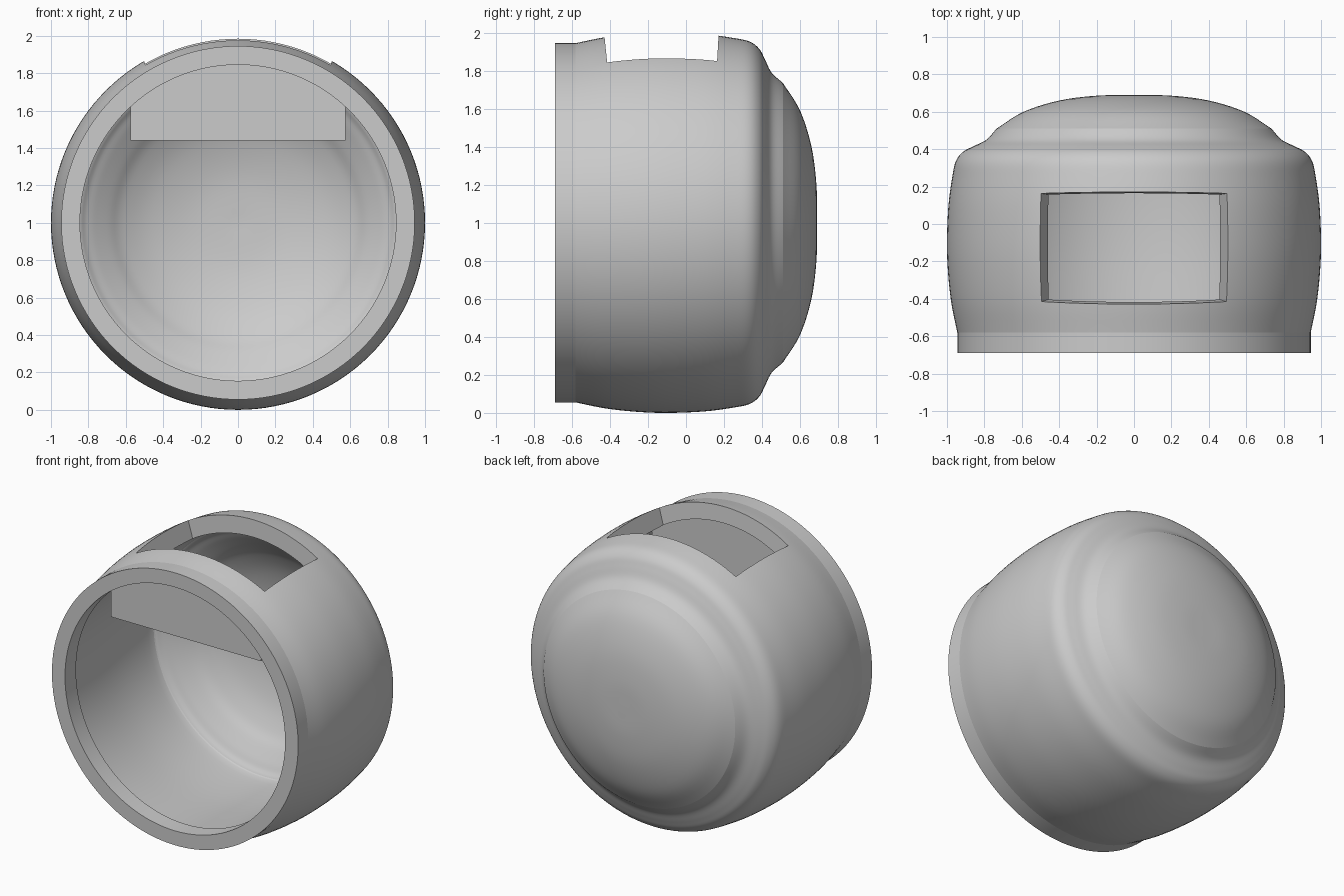
import bpy, bmesh, math
from mathutils import Vector

cube = bpy.data.objects.get("Cube")
if cube:
    bpy.data.objects.remove(cube, do_unlink=True)

CENTRE_Z = 1.0
SEGMENTS = 128

grey = bpy.data.materials.new("plain grey")
grey.use_nodes = True
grey.diffuse_color = (0.6, 0.6, 0.6, 1)
grey.node_tree.nodes["Principled BSDF"].inputs["Base Color"].default_value = (0.6, 0.6, 0.6, 1)


def make_object(name, bm):
    bmesh.ops.recalc_face_normals(bm, faces=bm.faces[:])
    mesh = bpy.data.meshes.new(name)
    bm.to_mesh(mesh)
    bm.free()
    mesh.materials.append(grey)
    obj = bpy.data.objects.new(name, mesh)
    bpy.context.collection.objects.link(obj)
    return obj


def smooth_curve(points, steps=5):
    """Catmull-Rom curve through the profile points."""
    p = [Vector(q) for q in points]
    p = [2 * p[0] - p[1]] + p + [2 * p[-1] - p[-2]]
    out = []
    for a, b, c, d in zip(p, p[1:], p[2:], p[3:]):
        for i in range(steps):
            t = i / steps
            out.append(0.5 * (2 * b + (c - a) * t + (2 * a - 5 * b + 4 * c - d) * t**2
                              + (3 * b - a - 3 * c + d) * t**3))
    return out + [p[-2]]


def revolve(name, profile):
    """Spin (y, radius) points about the front-to-back axis; both ends are poles."""
    bm = bmesh.new()
    rings = []
    for y, r in profile:
        if r < 0.001:
            rings.append([bm.verts.new((0, y, CENTRE_Z))] * SEGMENTS)
            continue
        ring = []
        for i in range(SEGMENTS):
            a = math.tau * i / SEGMENTS
            ring.append(bm.verts.new((r * math.sin(a), y, CENTRE_Z + r * math.cos(a))))
        rings.append(ring)
    for lower, upper in zip(rings, rings[1:]):
        for i in range(SEGMENTS):
            j = (i + 1) % SEGMENTS
            quad = list(dict.fromkeys((lower[i], lower[j], upper[j], upper[i])))
            bm.faces.new(quad)
    return make_object(name, bm)


# Cup shell: inner bowl, front lip, bulging wall, shoulder and domed back
inner = smooth_curve([(0.595, 0), (0.58, 0.25), (0.53, 0.46), (0.46, 0.61), (0.4, 0.69),
                      (0.345, 0.77), (0.305, 0.83), (0.24, 0.86), (-0.1, 0.875), (-0.57, 0.86)])
lip = [(-0.57, 0.845), (-0.69, 0.845), (-0.69, 0.945)]
wall = smooth_curve([(-0.58, 0.945), (-0.42, 0.977), (-0.25, 0.995), (-0.09, 1.0), (0.1, 0.992),
                     (0.25, 0.972), (0.335, 0.953), (0.385, 0.915), (0.415, 0.86),
                     (0.45, 0.79), (0.51, 0.735)])
dome = smooth_curve([(0.51, 0.735), (0.6, 0.59), (0.66, 0.4), (0.686, 0.2), (0.69, 0)])
shell = revolve("cup_shell", inner + lip + wall + dome[1:])

# Tapered window cut through the top of the wall
bm = bmesh.new()
bmesh.ops.create_cube(bm, size=1)
for v in bm.verts:
    top = v.co.z > 0
    half_x = 0.566 if top else 0.445
    front, back = (-0.436, 0.175) if top else (-0.40, 0.155)
    v.co = (math.copysign(half_x, v.co.x), back if v.co.y > 0 else front, 2.05 if top else 1.7)
cutter = make_object("window_cutter", bm)
cutter.hide_render = True
cut = shell.modifiers.new("window", "BOOLEAN")
cut.operation = "DIFFERENCE"
cut.solver = "EXACT"
cut.object = cutter
bpy.ops.object.select_all(action="DESELECT")
bpy.context.view_layer.objects.active = shell
shell.select_set(True)
bpy.ops.object.modifier_apply(modifier=cut.name)
bpy.data.objects.remove(cutter, do_unlink=True)
bpy.ops.object.shade_smooth_by_angle(angle=math.radians(10))

# Divider plate hanging inside, just in front of the window
HALF_WIDTH, PLATE_RADIUS = 0.575, 0.89
bm = bmesh.new()
limit = math.asin(HALF_WIDTH / PLATE_RADIUS)
outline = [(-HALF_WIDTH, 0.44), (HALF_WIDTH, 0.44)]
for i in range(33):
    a = limit * (1 - i / 16)
    outline.append((PLATE_RADIUS * math.sin(a), PLATE_RADIUS * math.cos(a)))
face = bm.faces.new([bm.verts.new((x, -0.57, CENTRE_Z + z)) for x, z in outline])
ext = bmesh.ops.extrude_face_region(bm, geom=[face])
bmesh.ops.translate(bm, vec=(0, 0.12, 0),
                    verts=[g for g in ext["geom"] if isinstance(g, bmesh.types.BMVert)])
make_object("divider_plate", bm)
